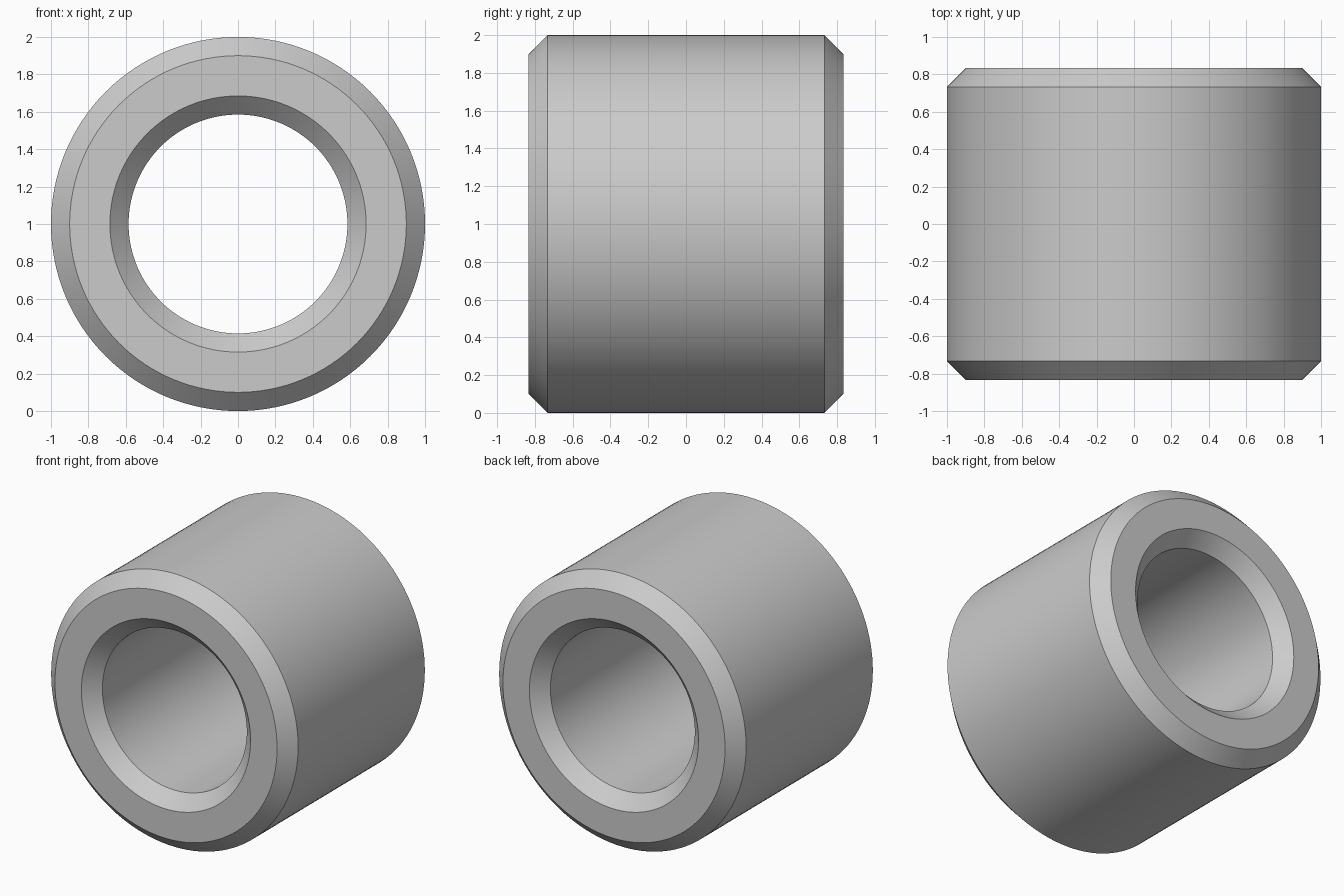
import bpy, bmesh, math
from mathutils import Matrix, Vector

cube = bpy.data.objects.get("Cube")
if cube:
    bpy.data.objects.remove(cube, do_unlink=True)

SEGMENTS = 128
OUTER, BORE, HALF, CHAMFER = 1.0, 0.585, 0.833, 0.1

# Plain grey material
grey = bpy.data.materials.new("light grey")
colour = (0.6, 0.6, 0.6, 1)
grey.use_nodes = True
grey.diffuse_color = colour
grey.node_tree.nodes["Principled BSDF"].inputs["Base Color"].default_value = colour

# Wall section as (radius, y), chamfered at all four corners
inner = HALF - CHAMFER
section = [(OUTER, -inner), (OUTER, inner),
           (OUTER - CHAMFER, HALF), (BORE + CHAMFER, HALF),
           (BORE, inner), (BORE, -inner),
           (BORE + CHAMFER, -HALF), (OUTER - CHAMFER, -HALF)]

# Spin the section around the y axis
bm = bmesh.new()
verts = [bm.verts.new((r, y, 0)) for r, y in section]
edges = [bm.edges.new((verts[i], verts[(i + 1) % len(verts)])) for i in range(len(verts))]
bmesh.ops.spin(bm, geom=verts + edges, cent=(0, 0, 0), axis=(0, 1, 0),
               angle=math.tau, steps=SEGMENTS, use_merge=True)
bmesh.ops.remove_doubles(bm, verts=bm.verts, dist=1e-4)
bmesh.ops.recalc_face_normals(bm, faces=bm.faces)
bmesh.ops.translate(bm, verts=bm.verts, vec=(0, 0, OUTER))

mesh = bpy.data.meshes.new("bushing")
bm.to_mesh(mesh)
bm.free()
mesh.materials.append(grey)
bushing = bpy.data.objects.new("bushing", mesh)
bpy.context.collection.objects.link(bushing)

# Smooth around the barrel, sharp at the chamfers
bpy.ops.object.select_all(action='DESELECT')
bushing.select_set(True)
bpy.context.view_layer.objects.active = bushing
bpy.ops.object.shade_smooth_by_angle(angle=math.radians(30))
